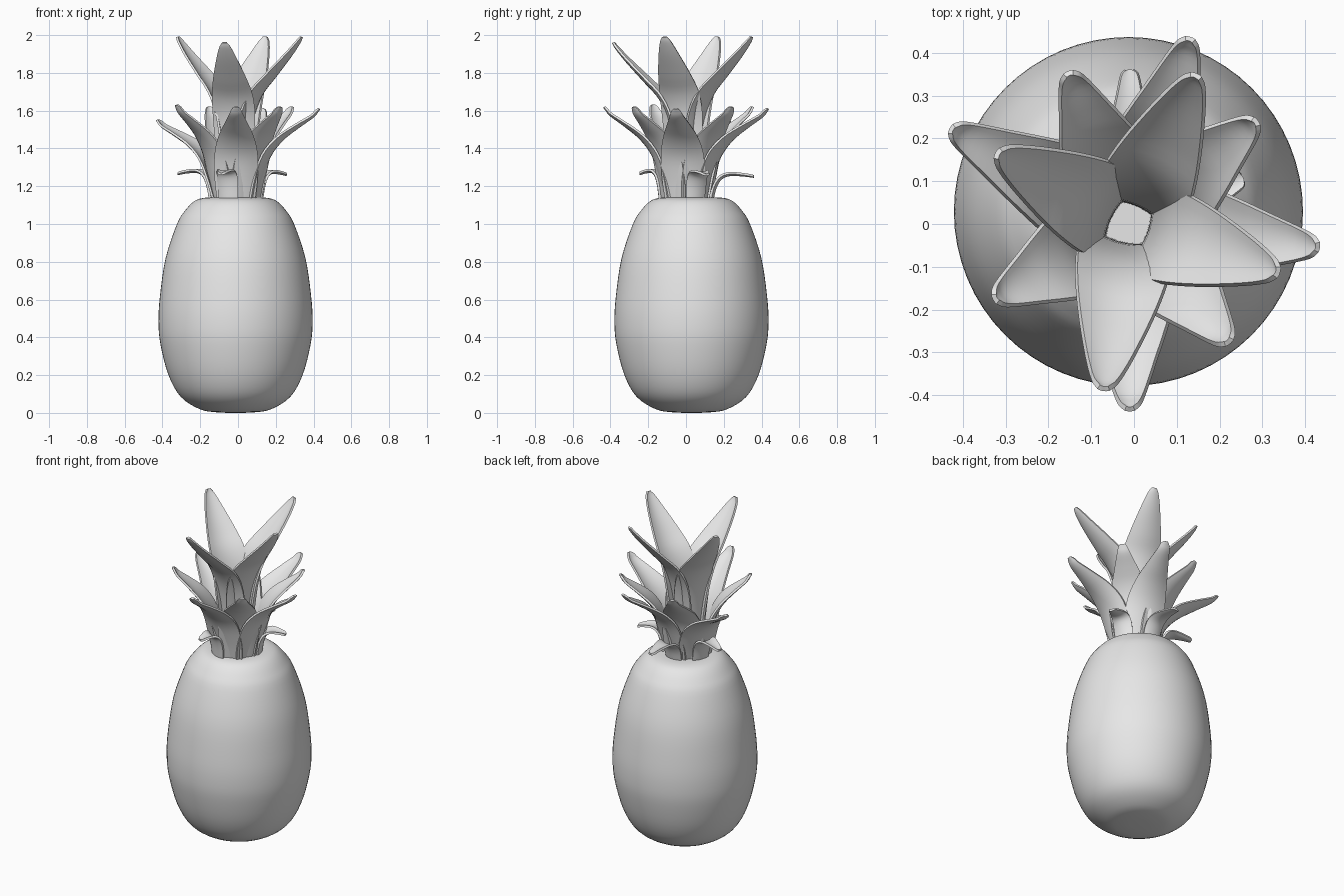
import bpy, bmesh
from math import radians, cos, sin, pi
from mathutils import Vector

cube = bpy.data.objects.get("Cube")
if cube:
    bpy.data.objects.remove(cube, do_unlink=True)

grey = bpy.data.materials.new("pale_grey")
grey.use_nodes = True
colour = (0.8, 0.8, 0.8, 1)
grey.diffuse_color = colour
grey.node_tree.nodes["Principled BSDF"].inputs["Base Color"].default_value = colour


def smooth_path(points, steps):
    """Catmull-Rom samples through the points."""
    p = [Vector(q) for q in points]
    p = [2 * p[0] - p[1]] + p + [2 * p[-1] - p[-2]]
    out = []
    for a, b, c, d in zip(p, p[1:], p[2:], p[3:]):
        for i in range(steps):
            t = i / steps
            out.append(0.5 * (2 * b + (c - a) * t + (2 * a - 5 * b + 4 * c - d) * t * t
                              + (3 * b - a - 3 * c + d) * t ** 3))
    return out + [p[-2]]


def finish(name, bm, thickness=0):
    bmesh.ops.recalc_face_normals(bm, faces=bm.faces)
    mesh = bpy.data.meshes.new(name)
    bm.to_mesh(mesh)
    bm.free()
    mesh.materials.append(grey)
    obj = bpy.data.objects.new(name, mesh)
    bpy.context.collection.objects.link(obj)
    bpy.ops.object.select_all(action="DESELECT")
    obj.select_set(True)
    bpy.context.view_layer.objects.active = obj
    if thickness:
        mod = obj.modifiers.new("thickness", "SOLIDIFY")
        mod.thickness = thickness
        mod.offset = 0
        bpy.ops.object.modifier_apply(modifier=mod.name)
    bpy.ops.object.shade_smooth_by_angle(angle=radians(40))
    return obj


# Fruit body: a lathed profile of (radius, height)
profile = [(0, 0), (.1, .003), (.19, .02), (.29, .085), (.355, .2), (.397, .36), (.408, .48),
           (.4, .62), (.37, .82), (.31, 1.0), (.268, 1.07), (.22, 1.12), (.17, 1.138), (.1, 1.14), (0, 1.14)]
bm = bmesh.new()
verts = [bm.verts.new((max(r, 0), 0, max(z, 0))) for r, z in smooth_path(profile, 4)]
edges = [bm.edges.new(pair) for pair in zip(verts, verts[1:])]
bmesh.ops.spin(bm, geom=verts + edges, cent=(0, 0, 0), axis=(0, 0, 1), angle=2 * pi, steps=64)
bmesh.ops.remove_doubles(bm, verts=bm.verts, dist=0.0005)
body = finish("fruit_body", bm)
body.location = (-.013, .029, 0)


# Leaves: a path of (radius, height, half width), cupped towards the stem
def leaf(name, path, angle, reach, top, cup=0.24, columns=8):
    r0, z0, _ = path[0]
    kr = (reach - r0) / (path[-1][0] - r0)
    kz = (top - z0) / (path[-1][1] - z0)
    rows = smooth_path([(r0 + (r - r0) * kr, z0 + (z - z0) * kz, w) for r, z, w in path], 4)
    a = radians(angle)
    out, side = Vector((cos(a), sin(a), 0)), Vector((-sin(a), cos(a), 0))
    bm = bmesh.new()
    grid = []
    for i, (r, z, w) in enumerate(rows):
        before, after = rows[max(i - 1, 0)], rows[min(i + 1, len(rows) - 1)]
        tangent = Vector((after[0] - before[0], after[1] - before[1])).normalized()
        line = []
        for j in range(columns + 1):
            u = 2 * j / columns - 1
            lift = cup * w * u * u
            pos = out * (r - tangent.y * lift) + side * (w * u)
            pos.z = z + tangent.x * lift
            line.append(bm.verts.new(pos + Vector((-.01, 0, 0))))
        grid.append(line)
    for low, high in zip(grid, grid[1:]):
        for j in range(columns):
            bm.faces.new((low[j], low[j + 1], high[j + 1], high[j]))
    finish(name, bm, 0.012)


tall = [(.05, 1.13, .07), (.055, 1.35, .095), (.08, 1.55, .11), (.13, 1.68, .108), (.21, 1.78, .088),
        (.3, 1.89, .055), (.35, 1.96, .03), (.365, 1.99, .012)]
middle = [(.11, 1.13, .1), (.135, 1.24, .112), (.175, 1.36, .112), (.24, 1.45, .092), (.325, 1.52, .062),
          (.4, 1.575, .036), (.425, 1.605, .024), (.435, 1.62, .01)]
small = [(.14, 1.13, .05), (.155, 1.2, .055), (.18, 1.25, .054), (.22, 1.27, .045), (.28, 1.268, .03),
         (.32, 1.262, .02), (.33, 1.26, .01)]

# Each tier lists (angle, reach, tip height)
tiers = {
    "tall_leaf": (tall, [(66, .38, 1.99), (-18, .364, 1.99), (-99, .39, 1.96), (152, .35, 1.99)]),
    "inner_leaf": (middle, [(112, .38, 1.62), (39, .38, 1.62), (-50, .36, 1.62), (209, .36, 1.63)]),
    "outer_leaf": (middle, [(72, .455, 1.61), (-7, .443, 1.61), (-90, .433, 1.62), (152, .472, 1.55)]),
    "small_leaf": (small, [(158, .33, 1.265), (90, .36, 1.25), (22, .285, 1.26), (-108, .255, 1.265)]),
}
for name, (path, placements) in tiers.items():
    for n, (angle, reach, top) in enumerate(placements, 1):
        leaf(f"{name}_{n}", path, angle, reach, top)
